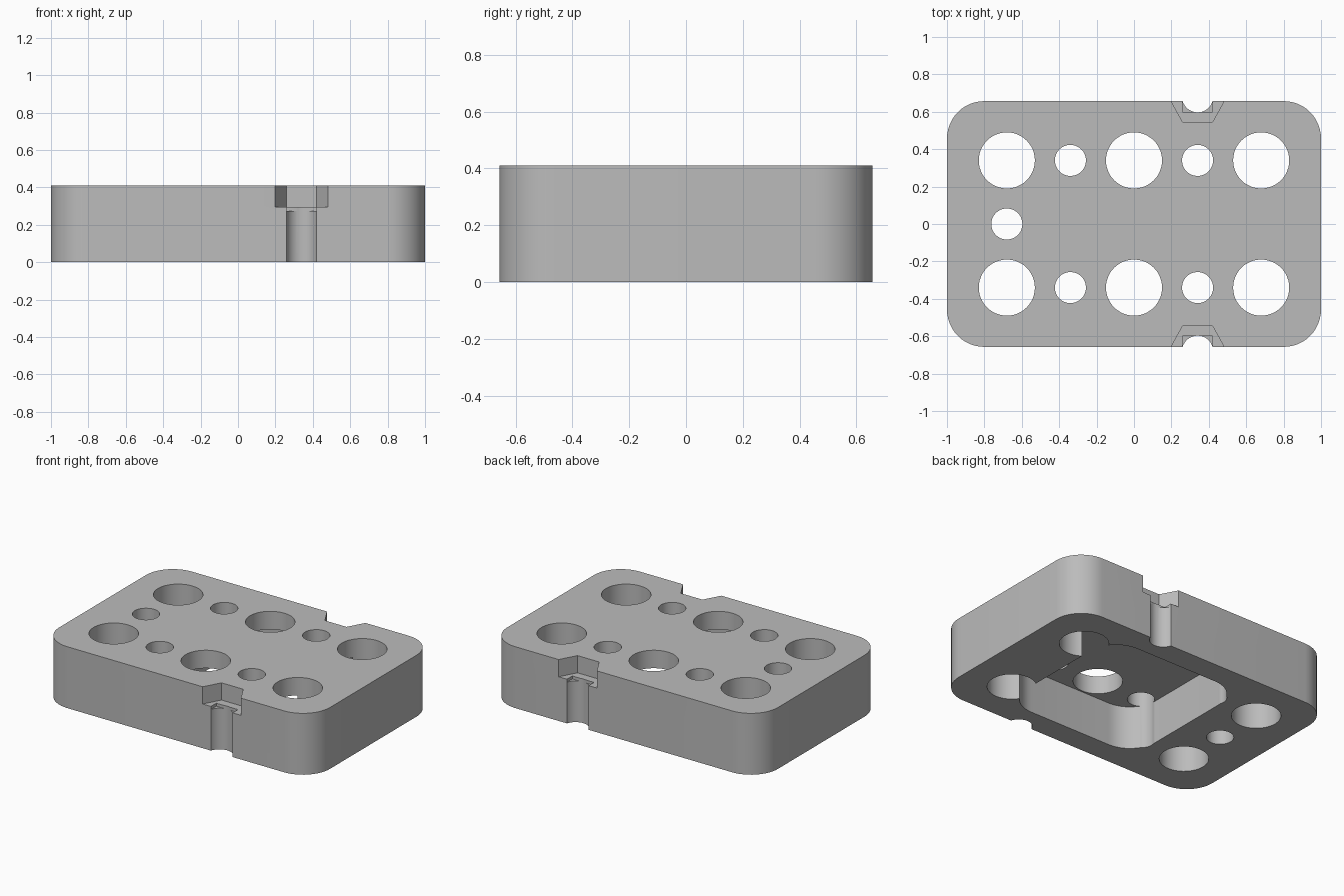
import bpy, bmesh, math

if "Cube" in bpy.data.objects:
    bpy.data.objects.remove(bpy.data.objects["Cube"])

grey = bpy.data.materials.new("plain grey")
grey.diffuse_color = (0.5, 0.5, 0.5, 1)
grey.use_nodes = True
grey.node_tree.nodes["Principled BSDF"].inputs["Base Color"].default_value = grey.diffuse_color

W, D, H = 1.0, 0.657, 0.41      # half width, half depth, height
PITCH = 0.34                    # hole grid spacing
FLOOR = 0.29                    # pocket ceiling height


def prism(name, pts, z0, z1):
    """Solid made by extruding a flat outline from z0 to z1."""
    bm = bmesh.new()
    base = bm.faces.new([bm.verts.new((x, y, z0)) for x, y in pts])
    top = bmesh.ops.extrude_face_region(bm, geom=[base])["geom"]
    bmesh.ops.translate(bm, vec=(0, 0, z1 - z0),
                        verts=[v for v in top if isinstance(v, bmesh.types.BMVert)])
    bmesh.ops.recalc_face_normals(bm, faces=bm.faces)
    me = bpy.data.meshes.new(name)
    bm.to_mesh(me)
    bm.free()
    ob = bpy.data.objects.new(name, me)
    bpy.context.collection.objects.link(ob)
    return ob


def circle(cx, cy, r, n=48):
    return [(cx + r * math.cos(2 * math.pi * i / n), cy + r * math.sin(2 * math.pi * i / n))
            for i in range(n)]


def rounded(x0, x1, y0, y1, r, n=12):
    pts = []
    for k, (cx, cy) in enumerate([(x1 - r, y1 - r), (x0 + r, y1 - r),
                                  (x0 + r, y0 + r), (x1 - r, y0 + r)]):
        for i in range(n + 1):
            a = math.pi / 2 * (k + i / n)
            pts.append((cx + r * math.cos(a), cy + r * math.sin(a)))
    return pts


def cut(body, pts, z0, z1):
    """Subtract a prism from the body and discard the cutter."""
    cutter = prism("cutter", pts, z0, z1)
    cutter.hide_render = True
    mod = body.modifiers.new("cut", 'BOOLEAN')
    mod.operation, mod.solver, mod.object = 'DIFFERENCE', 'EXACT', cutter
    bpy.context.view_layer.objects.active = body
    bpy.ops.object.modifier_apply(modifier=mod.name)
    bpy.data.objects.remove(cutter, do_unlink=True)


# rounded block
block = prism("drilled_block", rounded(-W, W, -D, D, 0.2), 0, H)

# underside pocket
cut(block, rounded(-0.42, 0.593, -0.5, 0.5, 0.2), -0.1, FLOOR)

# through holes: alternating large and small, plus one small on the left
for s in (-1, 1):
    for i in range(-2, 3):
        r = 0.15 if i % 2 == 0 else 0.083
        cut(block, circle(i * PITCH, s * PITCH, r), -0.1, H + 0.1)
cut(block, circle(-2 * PITCH, 0, 0.083), -0.1, H + 0.1)

# edge notches: flared recess, stepped ledge and half-round groove, front and back
for s in (-1, 1):
    x = PITCH
    flare = [(x - 0.165, s * 0.70), (x - 0.08, s * 0.545),
             (x + 0.08, s * 0.545), (x + 0.165, s * 0.70)]
    cut(block, flare, 0.295, H + 0.1)
    cut(block, [(x - 0.08, s * 0.8), (x - 0.08, s * 0.6),
                (x + 0.08, s * 0.6), (x + 0.08, s * 0.8)], 0.275, H + 0.05)
    cut(block, circle(x, s * 2 * PITCH, 0.083), -0.1, 0.32)

# finish
block.data.materials.clear()
block.data.materials.append(grey)
for p in block.data.polygons:
    p.material_index = 0
bpy.ops.object.select_all(action='DESELECT')
block.select_set(True)
bpy.context.view_layer.objects.active = block
bpy.ops.object.shade_smooth_by_angle(angle=math.radians(30))
